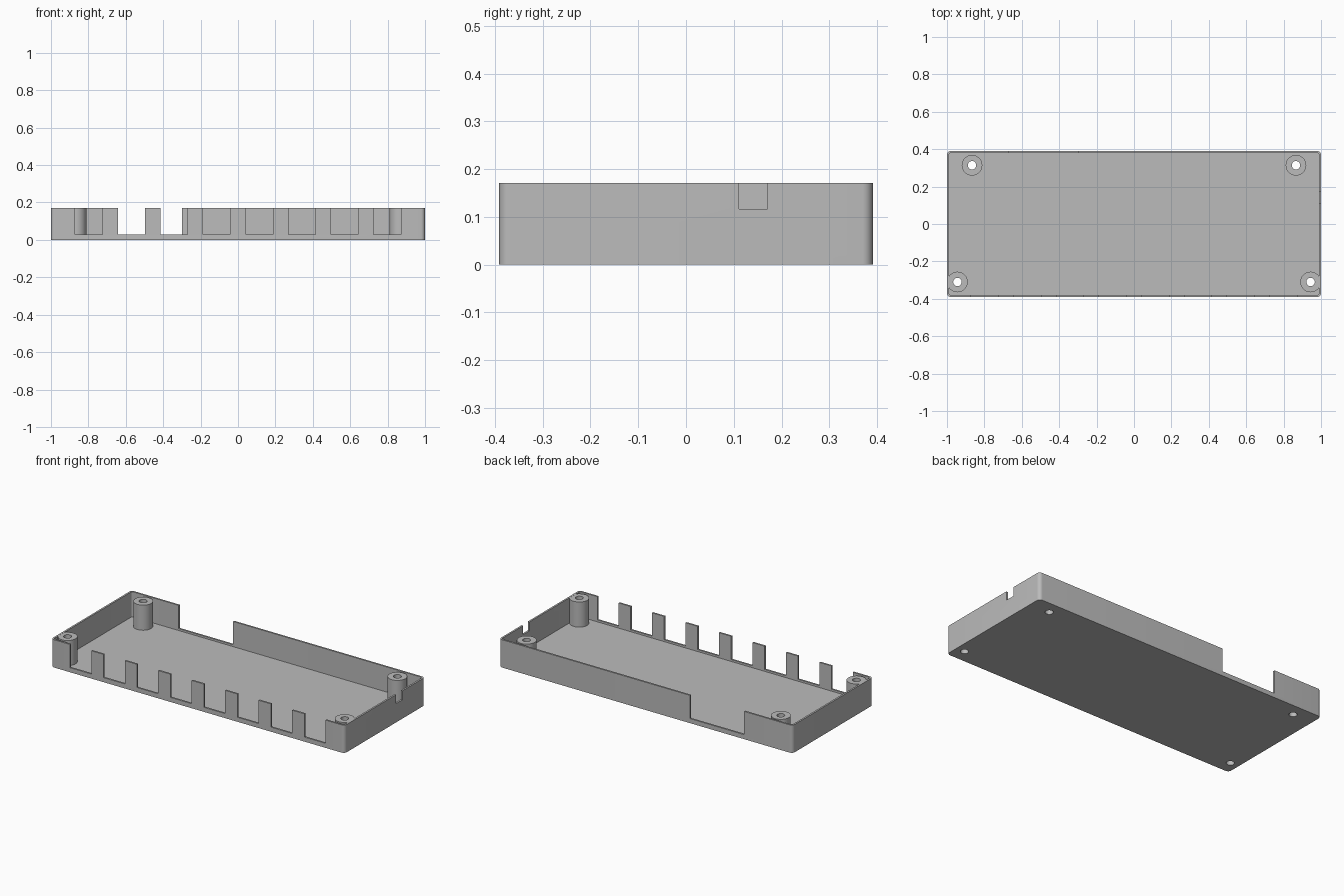
import bpy, bmesh, math

if "Cube" in bpy.data.objects:
    bpy.data.objects.remove(bpy.data.objects["Cube"], do_unlink=True)

HX, HY, H = 1.0, 0.391, 0.171      # outer half sizes and height
WALL, FLOOR, LIP = 0.011, 0.016, 0.028
POST_R, BORE_R = 0.055, 0.0225

grey = bpy.data.materials.new("plain grey")
grey.use_nodes = True
COLOUR = (0.5, 0.5, 0.5, 1)
grey.diffuse_color = COLOUR
grey.node_tree.nodes["Principled BSDF"].inputs["Base Color"].default_value = COLOUR


def prism(name, outline, z0, z1):
    """Extrude a closed outline straight up from z0 to z1."""
    bm = bmesh.new()
    face = bm.faces.new([bm.verts.new((x, y, z0)) for x, y in outline])
    top = bmesh.ops.extrude_face_region(bm, geom=[face])["geom"]
    verts = [v for v in top if isinstance(v, bmesh.types.BMVert)]
    bmesh.ops.translate(bm, verts=verts, vec=(0, 0, z1 - z0))
    bmesh.ops.recalc_face_normals(bm, faces=bm.faces)
    mesh = bpy.data.meshes.new(name)
    bm.to_mesh(mesh)
    bm.free()
    mesh.materials.append(grey)
    obj = bpy.data.objects.new(name, mesh)
    bpy.context.collection.objects.link(obj)
    return obj


def rounded(hx, hy, r, steps=8):
    pts = []
    for q, (sx, sy) in enumerate([(1, 1), (-1, 1), (-1, -1), (1, -1)]):
        for i in range(steps + 1):
            a = math.pi / 2 * (q + i / steps)
            pts.append((sx * (hx - r) + r * math.cos(a), sy * (hy - r) + r * math.sin(a)))
    return pts


def circle(x, y, r, n=40):
    return [(x + r * math.cos(math.tau * i / n), y + r * math.sin(math.tau * i / n))
            for i in range(n)]


def rect(x0, x1, y0, y1):
    return [(x0, y0), (x1, y0), (x1, y1), (x0, y1)]


def cut(target, outline, z0, z1):
    """Subtract a prism from the target and discard the cutter."""
    tool = prism("cutter", outline, z0, z1)
    tool.hide_render = True
    mod = target.modifiers.new("cut", "BOOLEAN")
    mod.operation, mod.solver, mod.object = "DIFFERENCE", "EXACT", tool
    activate(target)
    bpy.ops.object.modifier_apply(modifier=mod.name)
    bpy.data.objects.remove(tool, do_unlink=True)


def activate(obj):
    bpy.ops.object.select_all(action="DESELECT")
    obj.select_set(True)
    bpy.context.view_layer.objects.active = obj


# Open tray with thin walls
tray = prism("tray", rounded(HX, HY, 0.022), 0, H)
cut(tray, rounded(HX - WALL, HY - WALL, 0.011), FLOOR, H + 0.1)

# Row of eight slots along the front wall
for i in range(8):
    x = (i - 3.5) * 0.228
    cut(tray, rect(x - 0.0725, x + 0.0725, -HY - 0.05, -HY + 0.02), LIP, H + 0.1)

# Wide opening in the back wall, small notch in the left wall
cut(tray, rect(-0.67, -0.30, HY - 0.02, HY + 0.05), LIP, H + 0.1)
cut(tray, rect(HX - 0.02, HX + 0.05, 0.111, 0.171), 0.116, H + 0.1)

# Four bored screw posts, with matching holes through the floor
parts = [tray]
for end, px, py in (("back", 0.866, 0.314), ("front", 0.944, -0.31)):
    for side, s in (("left", 1), ("right", -1)):
        post = prism(f"{end}_{side}_post", circle(s * px, py, POST_R), 0.008, H - 0.0005)
        for part in (post, tray):
            cut(part, circle(s * px, py, BORE_R), -0.1, H + 0.1)
        parts.append(post)

for part in parts:
    activate(part)
    bpy.ops.object.shade_smooth_by_angle(angle=math.radians(30))
